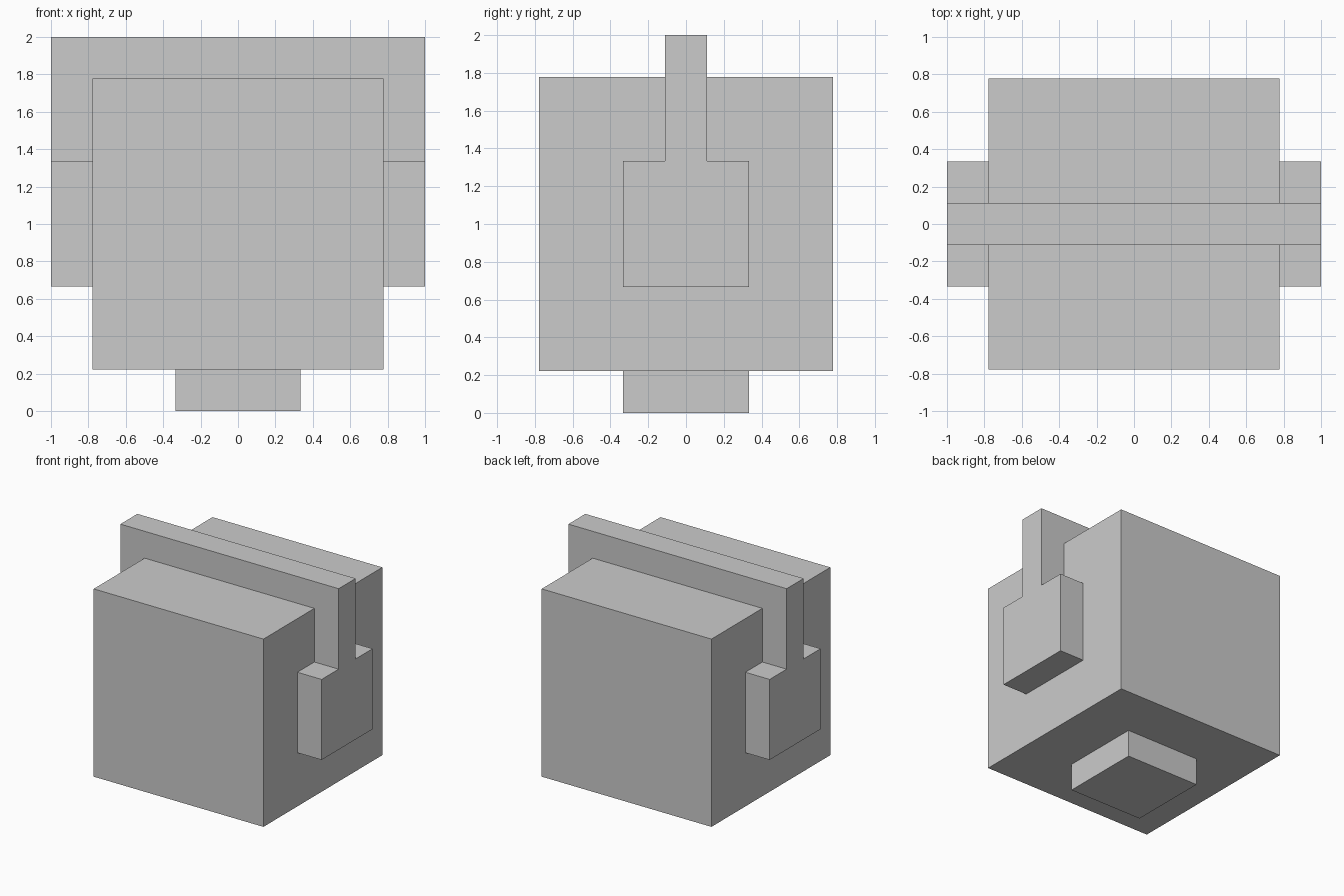
import bpy
import bmesh

if "Cube" in bpy.data.objects:
    bpy.data.objects.remove(bpy.data.objects["Cube"])

U = 1 / 9  # model grid step


def prism(name, points, axis, start, end):
    """Extrude a closed profile along axis 'x' or 'z', in grid steps."""
    bm = bmesh.new()
    if axis == 'x':
        verts = [bm.verts.new((start * U, a * U, b * U)) for a, b in points]
        move = ((end - start) * U, 0, 0)
    else:
        verts = [bm.verts.new((a * U, b * U, start * U)) for a, b in points]
        move = (0, 0, (end - start) * U)
    face = bm.faces.new(verts)
    ext = bmesh.ops.extrude_face_region(bm, geom=[face], use_keep_orig=True)
    moved = [g for g in ext['geom'] if isinstance(g, bmesh.types.BMVert)]
    bmesh.ops.translate(bm, verts=moved, vec=move)
    bmesh.ops.recalc_face_normals(bm, faces=bm.faces[:])
    mesh = bpy.data.meshes.new(name)
    bm.to_mesh(mesh)
    bm.free()
    obj = bpy.data.objects.new(name, mesh)
    bpy.context.collection.objects.link(obj)
    return obj


def square(r):
    return [(-r, -r), (r, -r), (r, r), (-r, r)]


# Main cube and the small foot under it
body = prism("body", square(7), 'z', 2, 16)
prism("foot", square(3), 'z', 0, 2)

# Strap over the top with a wide pad on each side, wrapped around the body
half = [(3, 6), (3, 12), (1, 12), (1, 18)]
profile = half + [(-y, z) for y, z in reversed(half)]
strap = prism("strap_with_side_pads", profile, 'x', -9, 9)
cut = strap.modifiers.new("fit_around_body", 'BOOLEAN')
cut.operation = 'DIFFERENCE'
cut.solver = 'EXACT'
cut.object = body
